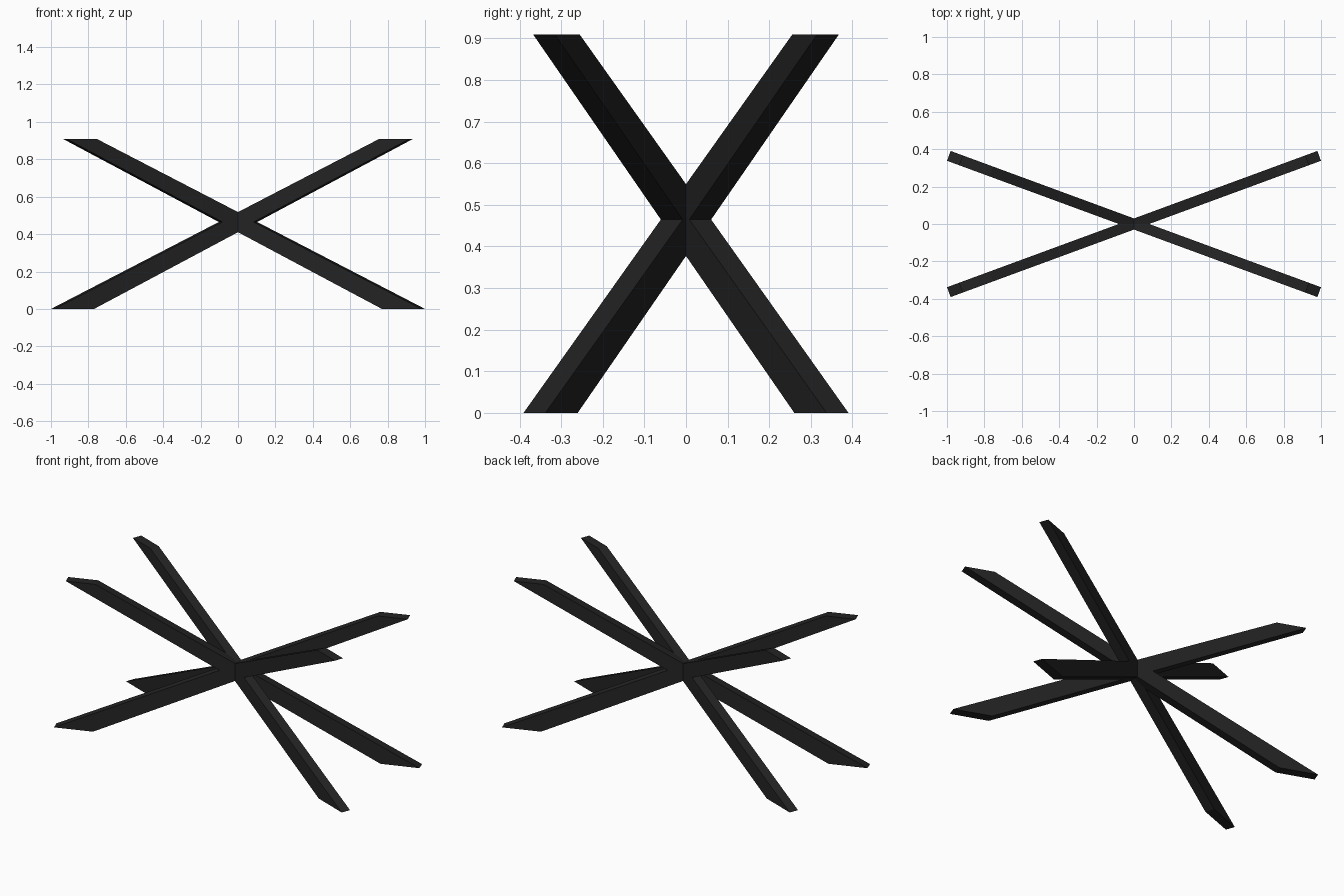
import bpy, bmesh, math

if "Cube" in bpy.data.objects:
    bpy.data.objects.remove(bpy.data.objects["Cube"])

black = bpy.data.materials.new("matte black")
black.diffuse_color = (0.017, 0.017, 0.017, 1)
black.use_nodes = True
black.node_tree.nodes["Principled BSDF"].inputs["Base Color"].default_value = black.diffuse_color

YAW = math.radians(20.2)   # each crossed pair stands in a vertical plane at +/- this angle
HEIGHT = 0.909
HALF = 0.028               # half thickness of a beam
FOOT = (-1.055, -0.83)     # outer / inner edge of the floor cut
HEAD = (0.815, 0.987)      # inner / outer edge of the top cut


def beam(name, yaw, flip):
    """Slanted beam with horizontal cut ends, slightly slimmer at the top."""
    bm = bmesh.new()
    profile = [(FOOT[0], 0), (FOOT[1], 0), (HEAD[1], HEIGHT), (HEAD[0], HEIGHT)]
    c, s = math.cos(yaw), math.sin(yaw)
    sides = []
    for off in (-HALF, HALF):
        sides.append([bm.verts.new((r * flip * c - off * s, r * flip * s + off * c, z))
                      for r, z in profile])
    a, b = sides
    bm.faces.new(a)
    bm.faces.new(b[::-1])
    for i in range(4):
        j = (i + 1) % 4
        bm.faces.new((a[j], a[i], b[i], b[j]))
    bmesh.ops.recalc_face_normals(bm, faces=bm.faces)
    me = bpy.data.meshes.new(name)
    bm.to_mesh(me)
    bm.free()
    me.materials.append(black)
    bpy.context.collection.objects.link(bpy.data.objects.new(name, me))


# Two crossed pairs, all four beams meeting in the middle
for pair, yaw in (("first", YAW), ("second", -YAW)):
    for lean, flip in (("right", 1), ("left", -1)):
        beam(f"{pair}_cross_beam_{lean}", yaw, flip)
